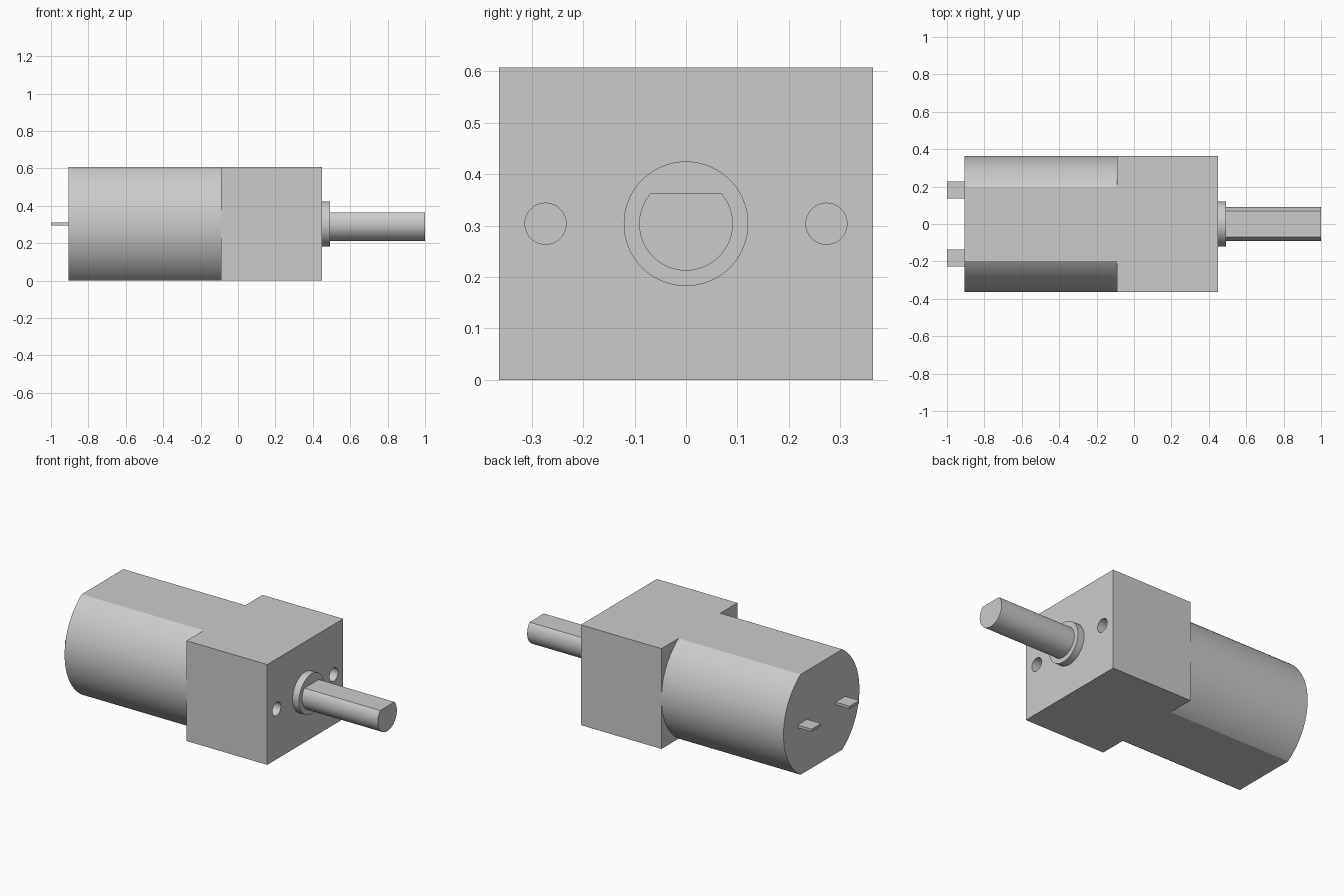
import bpy, bmesh, math
from mathutils import Matrix, Vector

AXIS_Z = 0.3035     # height of the motor axis
BODY_R = 0.363      # motor radius, also half the gearbox width

if "Cube" in bpy.data.objects:
    bpy.data.objects.remove(bpy.data.objects["Cube"], do_unlink=True)

grey = bpy.data.materials.new("plain_grey")
grey.use_nodes = True
colour = (0.6, 0.6, 0.6, 1)
grey.diffuse_color = colour
grey.node_tree.nodes["Principled BSDF"].inputs["Base Color"].default_value = colour


def finish(bm, name):
    bmesh.ops.recalc_face_normals(bm, faces=bm.faces)
    mesh = bpy.data.meshes.new(name)
    bm.to_mesh(mesh)
    bm.free()
    mesh.materials.append(grey)
    ob = bpy.data.objects.new(name, mesh)
    bpy.context.collection.objects.link(ob)
    return ob


def activate(ob):
    bpy.ops.object.select_all(action="DESELECT")
    ob.select_set(True)
    bpy.context.view_layer.objects.active = ob


def box(name, x0, x1, y, width, height):
    bm = bmesh.new()
    bmesh.ops.create_cube(bm, size=1)
    bmesh.ops.scale(bm, vec=(x1 - x0, width, height), verts=bm.verts)
    bmesh.ops.translate(bm, vec=((x0 + x1) / 2, y, AXIS_Z), verts=bm.verts)
    return finish(bm, name)


def rod(name, x0, x1, radius, y=0, flats=(), sides=96):
    """Cylinder along x; each flat is a signed height from the axis."""
    bm = bmesh.new()
    bmesh.ops.create_cone(bm, cap_ends=True, segments=sides, radius1=radius,
                          radius2=radius, depth=x1 - x0,
                          matrix=Matrix.Rotation(math.pi / 2, 4, "Y"))
    for h in flats:
        cut = bmesh.ops.bisect_plane(
            bm, geom=bm.verts[:] + bm.edges[:] + bm.faces[:],
            plane_co=(0, 0, h), plane_no=Vector((0, 0, math.copysign(1, h))),
            clear_outer=True)
        rim = [e for e in cut["geom_cut"] if isinstance(e, bmesh.types.BMEdge)]
        bmesh.ops.holes_fill(bm, edges=rim, sides=0)
    bmesh.ops.translate(bm, vec=((x0 + x1) / 2, y, AXIS_Z), verts=bm.verts)
    ob = finish(bm, name)
    activate(ob)
    bpy.ops.object.shade_smooth_by_angle(angle=math.radians(20))
    return ob


# Gearbox block with two blind mounting holes in the shaft face
gearbox = box("gearbox", -0.09, 0.45, 0, 2 * BODY_R, 2 * AXIS_Z)
for y in (-0.273, 0.273):
    cutter = rod("hole_cutter", 0.30, 0.50, 0.04, y, sides=48)
    cutter.hide_render = True
    mod = gearbox.modifiers.new("mounting_hole", "BOOLEAN")
    mod.object = cutter
    mod.solver = "EXACT"
    activate(gearbox)
    bpy.ops.object.modifier_apply(modifier=mod.name)
    bpy.data.objects.remove(cutter, do_unlink=True)
activate(gearbox)
bpy.ops.object.shade_smooth_by_angle(angle=math.radians(20))

# Motor can, flattened top and bottom
rod("motor_can", -0.907, -0.09, BODY_R, flats=(AXIS_Z, -AXIS_Z), sides=128)

# Output boss and D-shaped shaft
rod("shaft_boss", 0.45, 0.493, 0.121)
rod("output_shaft", 0.493, 1.0, 0.091, flats=(0.06,))

# Electrical terminals
for side, y in (("left", 0.182), ("right", -0.182)):
    box("terminal_" + side, -1.0, -0.907, y, 0.091, 0.016)
